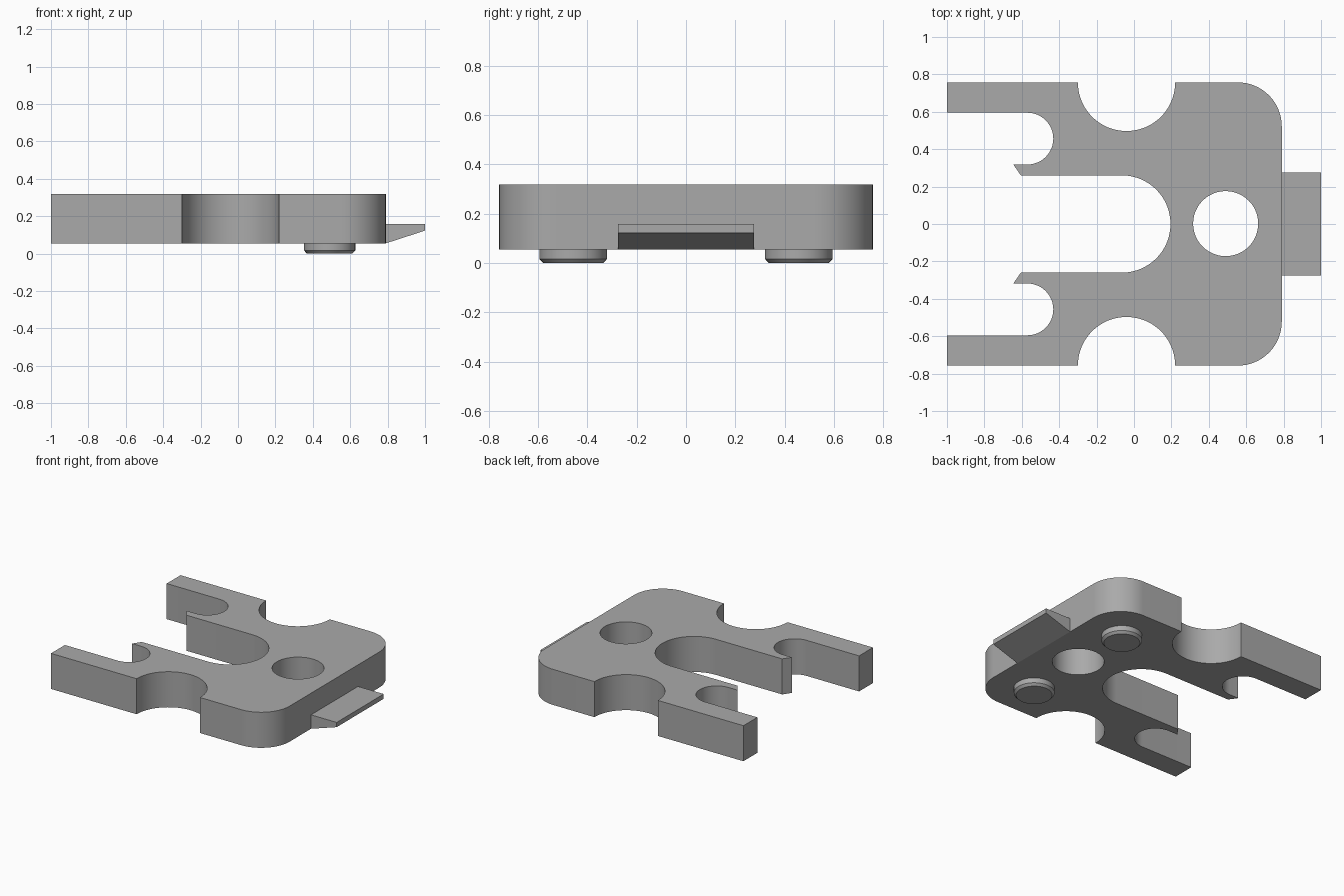
import bpy, bmesh, math
from math import cos, sin, radians

cube = bpy.data.objects.get("Cube")
if cube:
    bpy.data.objects.remove(cube, do_unlink=True)

BOTTOM, TOP = 0.055, 0.318

grey = bpy.data.materials.new("plain grey")
grey.use_nodes = True
colour = (0.4, 0.4, 0.4, 1)
grey.diffuse_color = colour
grey.node_tree.nodes["Principled BSDF"].inputs["Base Color"].default_value = colour


def arc(cx, cy, r, start, end, steps=24):
    angles = [radians(start + (end - start) * i / steps) for i in range(steps + 1)]
    return [(cx + r * cos(a), cy + r * sin(a)) for a in angles]


def finish(name, bm):
    bmesh.ops.remove_doubles(bm, verts=bm.verts, dist=0.0005)
    bmesh.ops.recalc_face_normals(bm, faces=bm.faces)
    mesh = bpy.data.meshes.new(name)
    bm.to_mesh(mesh)
    bm.free()
    mesh.materials.append(grey)
    obj = bpy.data.objects.new(name, mesh)
    bpy.context.collection.objects.link(obj)
    bpy.ops.object.select_all(action='DESELECT')
    obj.select_set(True)
    bpy.context.view_layer.objects.active = obj
    bpy.ops.object.shade_smooth_by_angle(angle=radians(25))
    return obj


def extrude_loops(name, loops, offset):
    """Fill closed 3D loops (outline plus holes) and extrude them."""
    bm = bmesh.new()
    edges = []
    for loop in loops:
        vs = [bm.verts.new(p) for p in loop]
        edges += [bm.edges.new((vs[i - 1], vs[i])) for i in range(len(vs))]
    bmesh.ops.triangle_fill(bm, edges=edges, use_beauty=True)
    bmesh.ops.dissolve_limit(bm, angle_limit=0.01, verts=bm.verts, edges=bm.edges) if len(loops) == 1 else None
    ext = bmesh.ops.extrude_face_region(bm, geom=list(bm.faces), use_keep_orig=True)
    moved = [g for g in ext["geom"] if isinstance(g, bmesh.types.BMVert)]
    bmesh.ops.translate(bm, verts=moved, vec=offset)
    return finish(name, bm)


# Plate outline, back half: central slot, hook, side slot, arm, scoop, corner
half = arc(-0.065, 0, 0.26, 0, 90)
half += [(-0.605, 0.26), (-0.645, 0.318)]
half += arc(-0.57, 0.4565, 0.1385, -90, 90)
half += [(-1, 0.595), (-1, 0.757)]
half += arc(-0.04, 0.757, 0.26, 180, 360, 40)
half += arc(0.555, 0.522, 0.235, 90, 0)
outline = half + [(x, -y) for x, y in reversed(half[1:])]
hole = arc(0.49, 0.002, 0.174, 0, 360, 48)[:-1]
extrude_loops("plate", [[(x, y, BOTTOM) for x, y in loop] for loop in (outline, hole)],
              (0, 0, TOP - BOTTOM))

# Wedge tab on the end edge
wedge = [(0.79, BOTTOM), (1, 0.123), (1, 0.158), (0.79, 0.158)]
extrude_loops("end_tab", [[(x, -0.275, z) for x, z in wedge]], (0, 0.55, 0))

# Round feet with a chamfered lower rim
for name, side in (("left_foot", -1), ("right_foot", 1)):
    bm = bmesh.new()
    rings = []
    for r, z in ((0.121, 0), (0.137, 0.017), (0.137, BOTTOM)):
        rings.append([bm.verts.new((x, y, z)) for x, y in arc(0.49, side * 0.457, r, 0, 360, 40)[:-1]])
    bm.faces.new(rings[0])
    bm.faces.new(rings[-1])
    for low, high in zip(rings, rings[1:]):
        for i in range(len(low)):
            bm.faces.new((low[i - 1], low[i], high[i], high[i - 1]))
    finish(name, bm)
